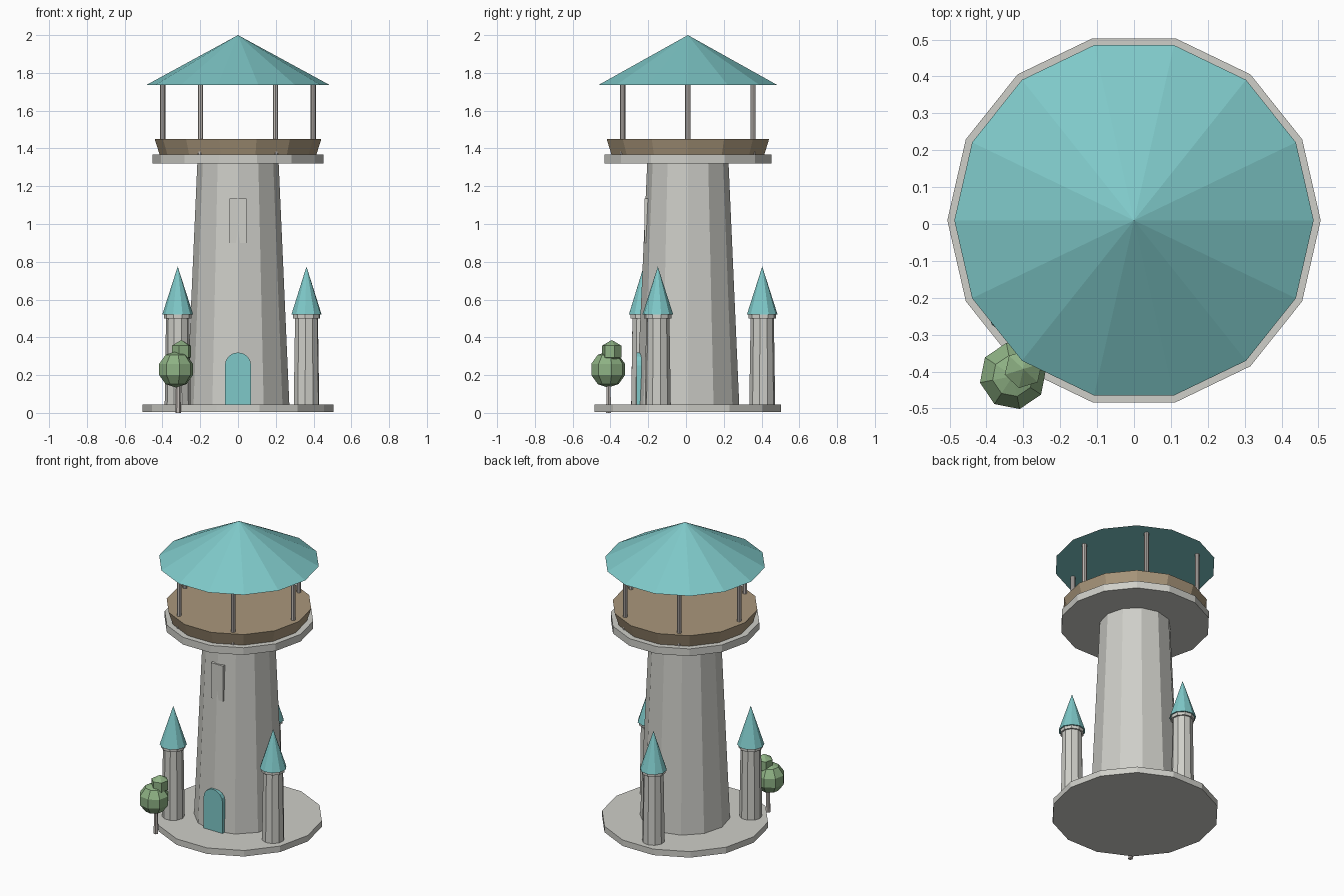
import bpy, bmesh, math

if "Cube" in bpy.data.objects:
    bpy.data.objects.remove(bpy.data.objects["Cube"])

CY = 0.01  # tower axis in y


def material(name, rgb):
    m = bpy.data.materials.new(name)
    m.diffuse_color = (*rgb, 1)
    m.use_nodes = True
    m.node_tree.nodes["Principled BSDF"].inputs["Base Color"].default_value = m.diffuse_color
    return m


STONE = material("pale_stone", (0.62, 0.62, 0.58))
TEAL = material("teal", (0.21, 0.58, 0.58))
WOOD = material("tan_wood", (0.40, 0.31, 0.20))
LEAF = material("leaf_green", (0.27, 0.44, 0.23))
POST = material("warm_grey", (0.53, 0.49, 0.46))


def finish(name, bm, mat):
    bmesh.ops.recalc_face_normals(bm, faces=bm.faces)
    me = bpy.data.meshes.new(name)
    bm.to_mesh(me)
    bm.free()
    me.materials.append(mat)
    ob = bpy.data.objects.new(name, me)
    bpy.context.collection.objects.link(ob)
    return ob


def lathe(name, profile, sides, mat, x=0.0, y=CY, phase=0.0):
    """Closed faceted solid from (radius, z) points, bottom to top."""
    bm = bmesh.new()
    rings = []
    for r, z in profile:
        if r == 0:
            rings.append([bm.verts.new((x, y, z))])
        else:
            rings.append([bm.verts.new((x + r * math.cos(phase + math.tau * i / sides),
                                        y + r * math.sin(phase + math.tau * i / sides), z))
                          for i in range(sides)])
    for a, b in zip(rings, rings[1:]):
        for i in range(sides):
            j = (i + 1) % sides
            if len(a) == 1:
                bm.faces.new((a[0], b[j], b[i]))
            elif len(b) == 1:
                bm.faces.new((a[i], a[j], b[0]))
            else:
                bm.faces.new((a[i], a[j], b[j], b[i]))
    for ring in (rings[0], rings[-1]):
        if len(ring) > 1:
            bm.faces.new(ring)
    return finish(name, bm, mat)


def plate(name, outline, y0, y1, mat):
    """Extrude an (x, z) outline from y0 back to y1."""
    bm = bmesh.new()
    f = bm.faces.new([bm.verts.new((x, y0, z)) for x, z in outline])
    out = bmesh.ops.extrude_face_region(bm, geom=[f])
    for v in out["geom"]:
        if isinstance(v, bmesh.types.BMVert):
            v.co.y = y1
    return finish(name, bm, mat)


def ball(name, x, y, z, r, sides, rings, phase):
    pts = [(r * math.sin(math.pi * k / rings), z - r * math.cos(math.pi * k / rings))
           for k in range(1, rings)]
    lathe(name, [(0, z - r)] + pts + [(0, z + r)], sides, LEAF, x, y, phase)


# main tower
lathe("base_disc", [(0.506, 0.005), (0.506, 0.045)], 14, STONE)
lathe("tower_shaft", [(0.272, 0.04), (0.215, 1.33)], 12, STONE)
lathe("deck_slab", [(0.453, 1.32), (0.453, 1.368)], 14, STONE)
lathe("wood_deck", [(0.415, 1.367), (0.441, 1.45)], 14, WOOD)
lathe("main_roof", [(0.487, 1.735), (0, 2.0)], 14, TEAL)

# roof posts
for i in range(6):
    a = math.tau * i / 6
    lathe(f"roof_post_{i + 1}", [(0.014, 1.36), (0.014, 1.74)], 8, POST,
          0.398 * math.cos(a), CY + 0.398 * math.sin(a))

# arched door and window plate
arch = [(0.07 * math.cos(math.pi * k / 8), 0.25 + 0.07 * math.sin(math.pi * k / 8))
        for k in range(9)]
plate("door", [(-0.07, 0.045), (0.07, 0.045)] + arch, -0.262, -0.235, TEAL)
plate("window", [(-0.045, 0.9), (0.045, 0.9), (0.045, 1.135), (-0.045, 1.135)],
      -0.221, -0.19, STONE)

# three small turrets around the base
for i in range(3):
    a = math.radians(-23.7 + 120 * i)
    x, y = 0.396 * math.cos(a), CY + 0.396 * math.sin(a)
    lathe(f"turret_shaft_{i + 1}", [(0.069, 0.04), (0.062, 0.505)], 10, STONE, x, y, a)
    lathe(f"turret_ring_{i + 1}", [(0.073, 0.5), (0.073, 0.523)], 10, STONE, x, y, a)
    lathe(f"turret_roof_{i + 1}", [(0.082, 0.52), (0, 0.775)], 10, TEAL, x, y, a)

# tree
lathe("tree_trunk", [(0.015, 0.0), (0.012, 0.16)], 6, POST, -0.317, -0.41)
ball("tree_crown", -0.328, -0.412, 0.23, 0.096, 8, 5, 0.2)
ball("tree_top", -0.3, -0.393, 0.325, 0.061, 6, 3, 0.3)
